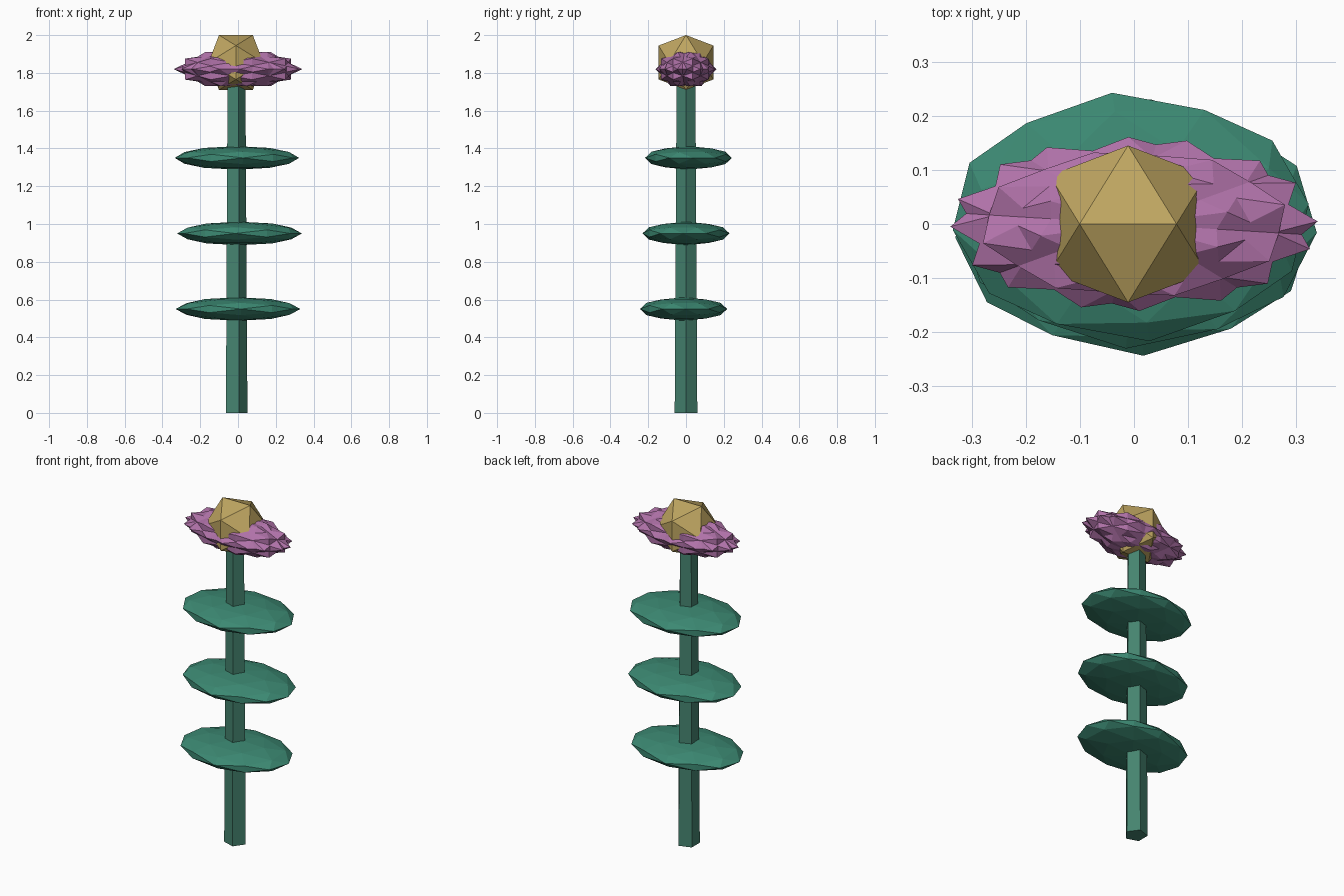
import bpy, bmesh
from math import sin, cos, pi, radians
from mathutils import Matrix, Vector

if "Cube" in bpy.data.objects:
    bpy.data.objects.remove(bpy.data.objects["Cube"])


def material(name, rgb):
    m = bpy.data.materials.new(name)
    m.diffuse_color = (*rgb, 1)
    m.use_nodes = True
    m.node_tree.nodes["Principled BSDF"].inputs["Base Color"].default_value = m.diffuse_color
    return m


def finish(bm, name, mat):
    bmesh.ops.recalc_face_normals(bm, faces=bm.faces)
    mesh = bpy.data.meshes.new(name)
    bm.to_mesh(mesh)
    bm.free()
    mesh.materials.append(mat)
    obj = bpy.data.objects.new(name, mesh)
    bpy.context.collection.objects.link(obj)
    return obj


def ico(name, mat, loc, scale, turn=0, detail=0):
    """Icosahedron with an edge on top, turned about z, then scaled."""
    bm = bmesh.new()
    t = (1 + 5 ** 0.5) / 2
    for a in (-1, 1):
        for b in (-t, t):
            for co in ((a, 0, b), (0, b, a), (b, a, 0)):
                bm.verts.new(Vector(co).normalized())
    bmesh.ops.convex_hull(bm, input=bm.verts[:])
    if detail:
        bmesh.ops.subdivide_edges(bm, edges=bm.edges[:], cuts=1, use_grid_fill=True)
        for v in bm.verts:
            v.co.normalize()
    bm.transform(Matrix.Translation(loc) @ Matrix.Diagonal((*scale, 1))
                 @ Matrix.Rotation(radians(turn), 4, 'Z'))
    return finish(bm, name, mat)


green = material("stem_green", (0.06, 0.23, 0.16))
leaf_green = material("leaf_green", (0.045, 0.25, 0.17))
purple = material("petal_purple", (0.44, 0.17, 0.40))
gold = material("centre_gold", (0.52, 0.38, 0.12))

# Five-sided tapering stem
CX = -0.013
bm = bmesh.new()
rings = [[bm.verts.new((CX + r * cos(2 * pi * i / 5), r * sin(2 * pi * i / 5), z))
          for i in range(5)] for r, z in ((0.063, 0), (0.052, 1.8))]
for i in range(5):
    j = (i + 1) % 5
    bm.faces.new((rings[0][i], rings[0][j], rings[1][j], rings[1][i]))
for ring in rings:
    bm.faces.new(ring)
finish(bm, "stem", green)

# Three flattened leaf discs
for k, (x, y, z, turn) in enumerate(((0, -0.013, 0.55, 3), (0.008, 0, 0.95, -4),
                                     (-0.006, 0.013, 1.35, 6))):
    ico(f"leaf_{k + 1}", leaf_green, (x, y, z), (0.331, 0.231, 0.062), turn, 1)

# Spiky bloom of eight turned, stretched petals
for k in range(8):
    ico(f"petal_{k + 1}", purple, (0, 0, 1.82), (0.34, 0.161, 0.106), 15 + 45 * k)

# Flower centre
ico("flower_centre", gold, (CX + 0.002, 0, 1.855), (0.1705,) * 3)
